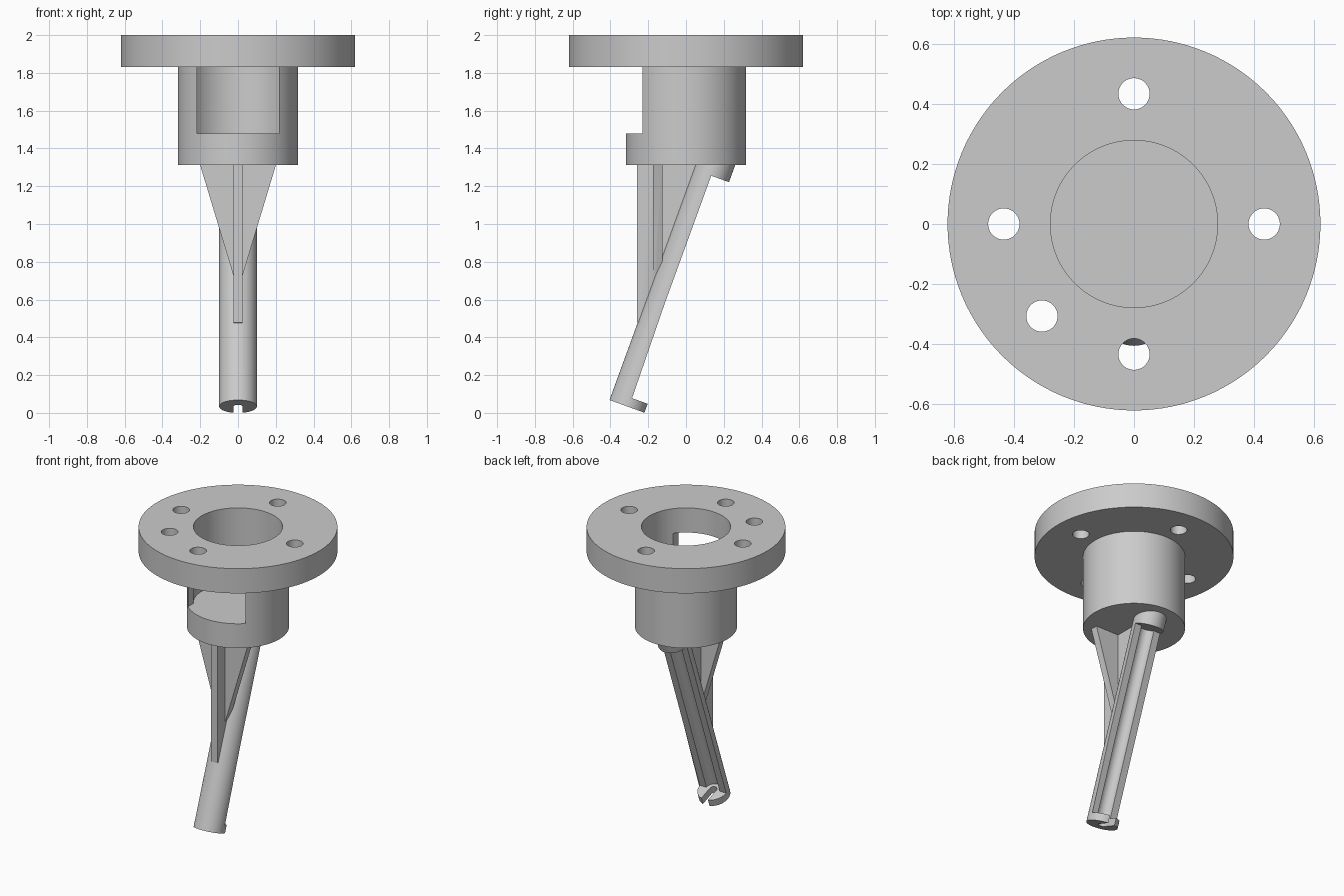
import bpy, bmesh, math
from mathutils import Matrix

if "Cube" in bpy.data.objects:
    bpy.data.objects.remove(bpy.data.objects["Cube"])

ID = Matrix.Identity(4)
# local frame of the leaning rod: z along the rod, +y towards its open back
ROD = Matrix.Translation((0, -0.311, 0.034)) @ Matrix.Rotation(math.radians(-20), 4, 'X')


def finish(name, bm, frame):
    bmesh.ops.recalc_face_normals(bm, faces=bm.faces)
    bm.transform(frame)
    me = bpy.data.meshes.new(name)
    bm.to_mesh(me)
    bm.free()
    ob = bpy.data.objects.new(name, me)
    bpy.context.collection.objects.link(ob)
    return ob


def cylinder(name, r, z0, z1, x=0, y=0, frame=ID, seg=64):
    bm = bmesh.new()
    bmesh.ops.create_cone(bm, cap_ends=True, segments=seg, radius1=r, radius2=r, depth=z1 - z0,
                          matrix=Matrix.Translation((x, y, (z0 + z1) / 2)))
    return finish(name, bm, frame)


def box(name, lo, hi, frame=ID):
    mid = [(a + b) / 2 for a, b in zip(lo, hi)]
    size = [b - a for a, b in zip(lo, hi)]
    bm = bmesh.new()
    bmesh.ops.create_cube(bm, size=1, matrix=Matrix.Translation(mid) @ Matrix.Diagonal((*size, 1)))
    return finish(name, bm, frame)


def plate(name, points, depth):
    bm = bmesh.new()
    face = bm.faces.new([bm.verts.new(p) for p in points])
    ext = bmesh.ops.extrude_face_region(bm, geom=[face])
    bmesh.ops.translate(bm, vec=depth, verts=[v for v in ext['geom'] if isinstance(v, bmesh.types.BMVert)])
    return finish(name, bm, ID)


def combine(ob, other, op):
    mod = ob.modifiers.new(op, 'BOOLEAN')
    mod.operation, mod.object, mod.solver = op, other, 'EXACT'
    bpy.context.view_layer.objects.active = ob
    bpy.ops.object.modifier_apply(modifier=mod.name)
    bpy.data.objects.remove(other)


def smooth(ob):
    bpy.ops.object.select_all(action='DESELECT')
    ob.select_set(True)
    bpy.context.view_layer.objects.active = ob
    bpy.ops.object.shade_smooth_by_angle(angle=math.radians(30))


# flanged cup: disc, neck, blind bore, front window and bolt holes
cup = cylinder("flanged_cup", 0.62, 1.83, 2.0, seg=128)
combine(cup, cylinder("neck", 0.318, 1.312, 1.9, seg=96), 'UNION')
combine(cup, cylinder("bore", 0.278, 1.48, 2.1, seg=96), 'DIFFERENCE')
combine(cup, box("window", (-0.218, -0.5, 1.48), (0.218, -0.05, 1.83)), 'DIFFERENCE')
for deg in (0, 90, 180, 225, 270):
    a = math.radians(deg)
    hole = cylinder("bolt_hole", 0.052, 1.7, 2.1, 0.433 * math.cos(a), 0.433 * math.sin(a), seg=48)
    combine(cup, hole, 'DIFFERENCE')
smooth(cup)

# leaning rod with its centre rib and cross gusset
rod = cylinder("leaning_rod", 0.1, 0, 1.4, frame=ROD)
rib = plate("rib", [(-0.025, y, z) for y, z in
                    ((-0.26, 1.36), (-0.26, 0.478), (-0.235, 0.47), (0.09, 1.36))], (0.05, 0, 0))
combine(rod, rib, 'UNION')
gusset = plate("gusset", [(-0.212, -0.175, 1.35), (0, -0.175, 0.647), (0.212, -0.175, 1.35)], (0, 0.05, 0))
combine(rod, gusset, 'UNION')

# open back half, lengthwise groove and the slot in the bottom end
combine(rod, box("half_cut", (-0.15, 0, 0.05), (0.15, 0.15, 1.3), ROD), 'DIFFERENCE')
combine(rod, cylinder("groove", 0.05, 0.05, 1.3, frame=ROD), 'DIFFERENCE')
combine(rod, box("slot", (-0.025, 0, -0.1), (0.025, 0.2, 0.07), ROD), 'DIFFERENCE')
combine(rod, cylinder("slot_end", 0.025, -0.1, 0.07, frame=ROD, seg=32), 'DIFFERENCE')
smooth(rod)
